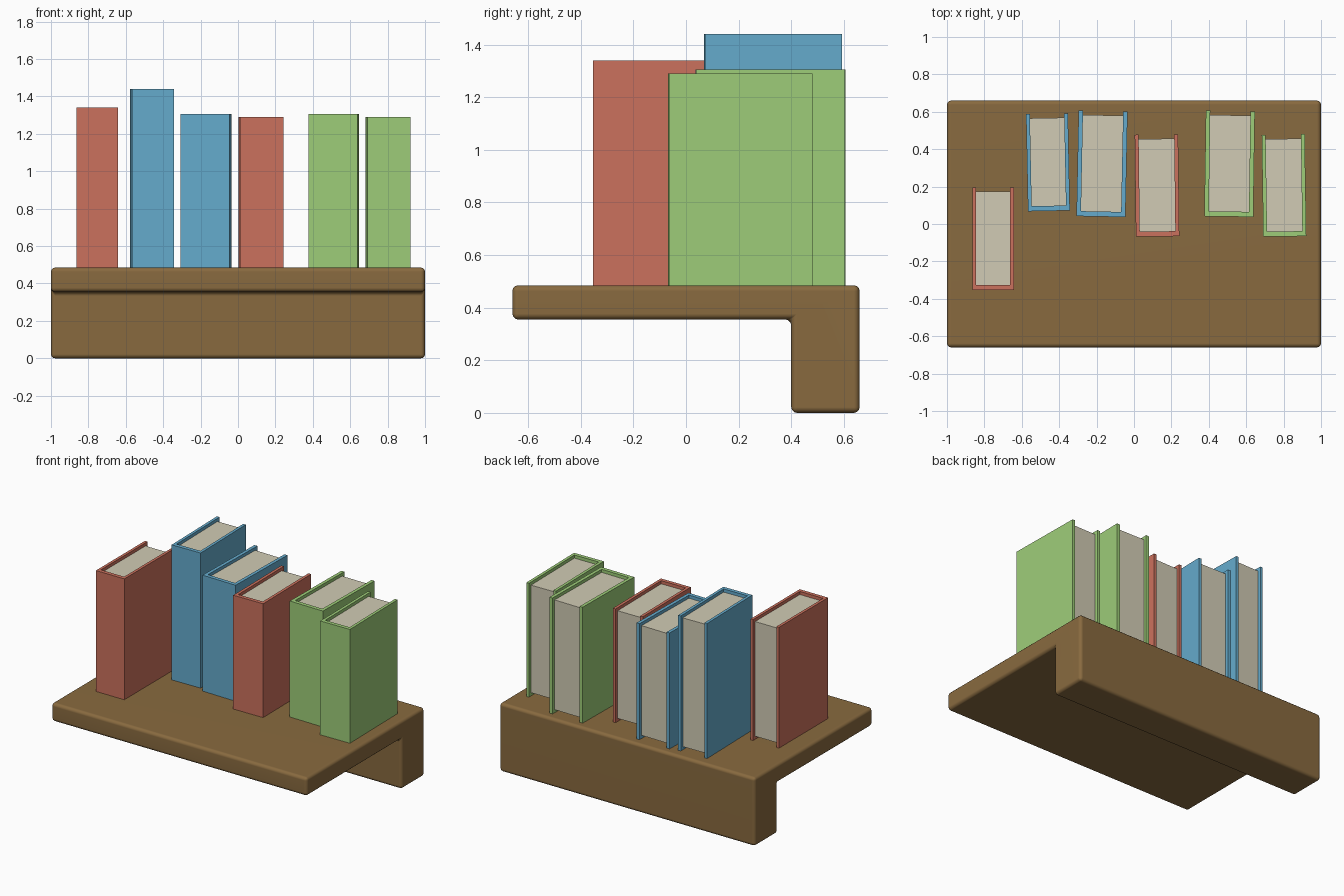
import bpy
import bmesh
import math

if "Cube" in bpy.data.objects:
    bpy.data.objects.remove(bpy.data.objects["Cube"])


def material(name, rgb):
    m = bpy.data.materials.new(name)
    m.diffuse_color = (*rgb, 1.0)
    m.use_nodes = True
    m.node_tree.nodes["Principled BSDF"].inputs["Base Color"].default_value = m.diffuse_color
    return m


WOOD = material("brown wood", (0.25, 0.145, 0.05))
RED = material("red cover", (0.60, 0.165, 0.11))
BLUE = material("blue cover", (0.13, 0.41, 0.61))
GREEN = material("green cover", (0.34, 0.61, 0.19))
PAPER = material("cream paper", (0.64, 0.60, 0.46))


def extrude_profile(name, points, offset, mat):
    """Solid made by sweeping a closed outline of 3D points along an offset."""
    bm = bmesh.new()
    face = bm.faces.new([bm.verts.new(p) for p in points])
    res = bmesh.ops.extrude_face_region(bm, geom=[face])
    moved = [g for g in res["geom"] if isinstance(g, bmesh.types.BMVert)]
    bmesh.ops.translate(bm, verts=moved, vec=offset)
    bmesh.ops.recalc_face_normals(bm, faces=bm.faces)
    mesh = bpy.data.meshes.new(name)
    bm.to_mesh(mesh)
    bm.free()
    obj = bpy.data.objects.new(name, mesh)
    bpy.context.collection.objects.link(obj)
    mesh.materials.append(mat)
    return obj


# Shelf: L-shaped side outline swept along x, with rounded edges
outline = [(-0.66, 0.355), (0.40, 0.355), (0.40, 0), (0.66, 0),
           (0.66, 0.485), (-0.66, 0.485)]
shelf = extrude_profile("shelf", [(-1, y, z) for y, z in outline], (2, 0, 0), WOOD)
bevel = shelf.modifiers.new("rounded edges", "BEVEL")
bevel.width = 0.022
bevel.segments = 3
for poly in shelf.data.polygons:
    poly.use_smooth = True
normals = shelf.modifiers.new("flat sides", "WEIGHTED_NORMAL")
normals.keep_sharp = True

SHELF_TOP = 0.485
SPINE = 0.027


def book(label, x, y, width, depth, top, turn, cover_mat):
    """U-shaped cover around a slightly inset page block."""
    board = 0.09 * width
    w, d = width / 2, depth / 2
    h = top - SHELF_TOP
    iw, front = w - board, -d + SPINE
    u_shape = [(-w, -d), (w, -d), (w, d), (iw, d),
               (iw, front), (-iw, front), (-iw, d), (-w, d)]
    cover = extrude_profile(f"{label}_cover", [(a, b, 0) for a, b in u_shape],
                            (0, 0, h), cover_mat)
    back = d - 0.023
    block = [(-iw, front), (iw, front), (iw, back), (-iw, back)]
    pages = extrude_profile(f"{label}_pages", [(a, b, 0.022) for a, b in block],
                            (0, 0, h - 0.044), PAPER)
    for obj in (cover, pages):
        obj.location = (x, y, SHELF_TOP)
        obj.rotation_euler.z = turn


# Row of books from left to right
books = [
    ("book_1", -0.753, -0.079, 0.222, 0.55, 1.34, 0.0, RED),
    ("book_2", -0.460, 0.330, 0.224, 0.52, 1.44, 0.02, BLUE),
    ("book_3", -0.171, 0.322, 0.262, 0.565, 1.305, -0.02, BLUE),
    ("book_4", 0.123, 0.206, 0.232, 0.545, 1.29, 0.012, RED),
    ("book_5", 0.511, 0.322, 0.262, 0.565, 1.305, -0.015, GREEN),
    ("book_6", 0.802, 0.206, 0.230, 0.545, 1.29, 0.015, GREEN),
]
for spec in books:
    book(*spec)
